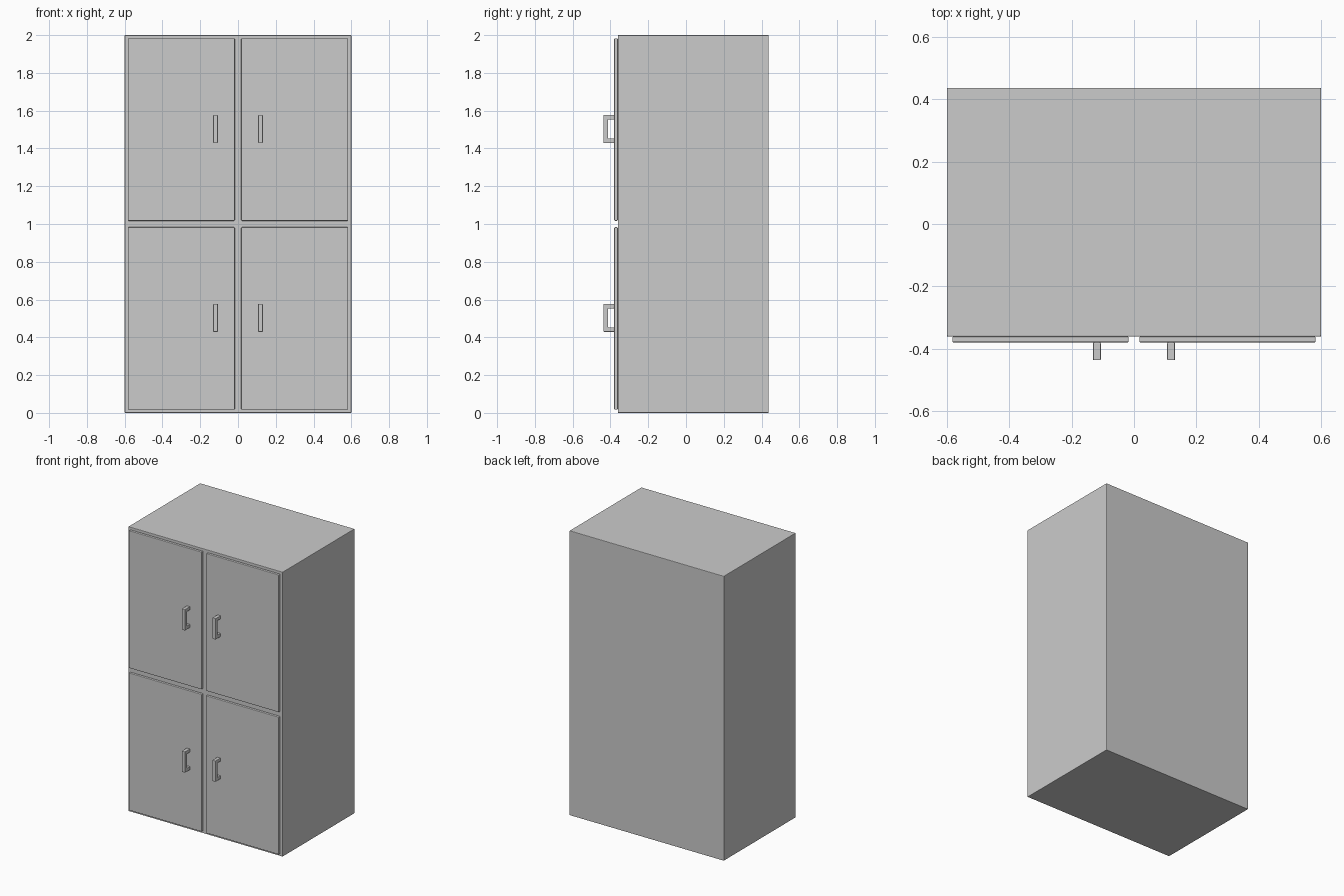
import bpy, bmesh

if "Cube" in bpy.data.objects:
    bpy.data.objects.remove(bpy.data.objects["Cube"])

BODY_FRONT, BACK = -0.361, 0.437
DOOR_FRONT, HANDLE_FRONT = -0.38, -0.437


def finish(name, bm, bevel):
    """Turn a bmesh into an object with slightly softened edges."""
    bmesh.ops.recalc_face_normals(bm, faces=bm.faces)
    mesh = bpy.data.meshes.new(name)
    bm.to_mesh(mesh)
    bm.free()
    obj = bpy.data.objects.new(name, mesh)
    bpy.context.collection.objects.link(obj)
    mod = obj.modifiers.new("edge_bevel", 'BEVEL')
    mod.width = bevel
    mod.segments = 2
    return obj


def box(name, lo, hi, bevel):
    bm = bmesh.new()
    bmesh.ops.create_cube(bm, size=1)
    for v in bm.verts:
        v.co = [(a + b) / 2 + c * (b - a) for a, b, c in zip(lo, hi, v.co)]
    return finish(name, bm, bevel)


def handle(name, x, z):
    """C-shaped pull: a side profile extruded across its width."""
    w, t, h = 0.0125, 0.024, 0.074
    f, d = HANDLE_FRONT, DOOR_FRONT
    profile = [(d, -h), (f, -h), (f, h), (d, h),
               (d, h - t), (f + t, h - t), (f + t, t - h), (d, t - h)]
    bm = bmesh.new()
    face = bm.faces.new([bm.verts.new((x - w, y, z + dz)) for y, dz in profile])
    ext = bmesh.ops.extrude_face_region(bm, geom=[face], use_keep_orig=True)
    verts = [g for g in ext["geom"] if isinstance(g, bmesh.types.BMVert)]
    bmesh.ops.translate(bm, verts=verts, vec=(2 * w, 0, 0))
    return finish(name, bm, 0.003)


# cabinet carcass
box("cabinet_body", (-0.6, BODY_FRONT, 0), (0.6, BACK, 2), 0.003)

# four doors with their pulls beside the centre line
for row, z in (("lower", 0.5), ("upper", 1.5)):
    for side, s in (("left", -1), ("right", 1)):
        cx = s * 0.3
        box(f"{row}_{side}_door", (cx - 0.283, DOOR_FRONT, z - 0.483),
            (cx + 0.283, BODY_FRONT, z + 0.483), 0.004)
        handle(f"{row}_{side}_handle", s * 0.119, z + 0.003)
